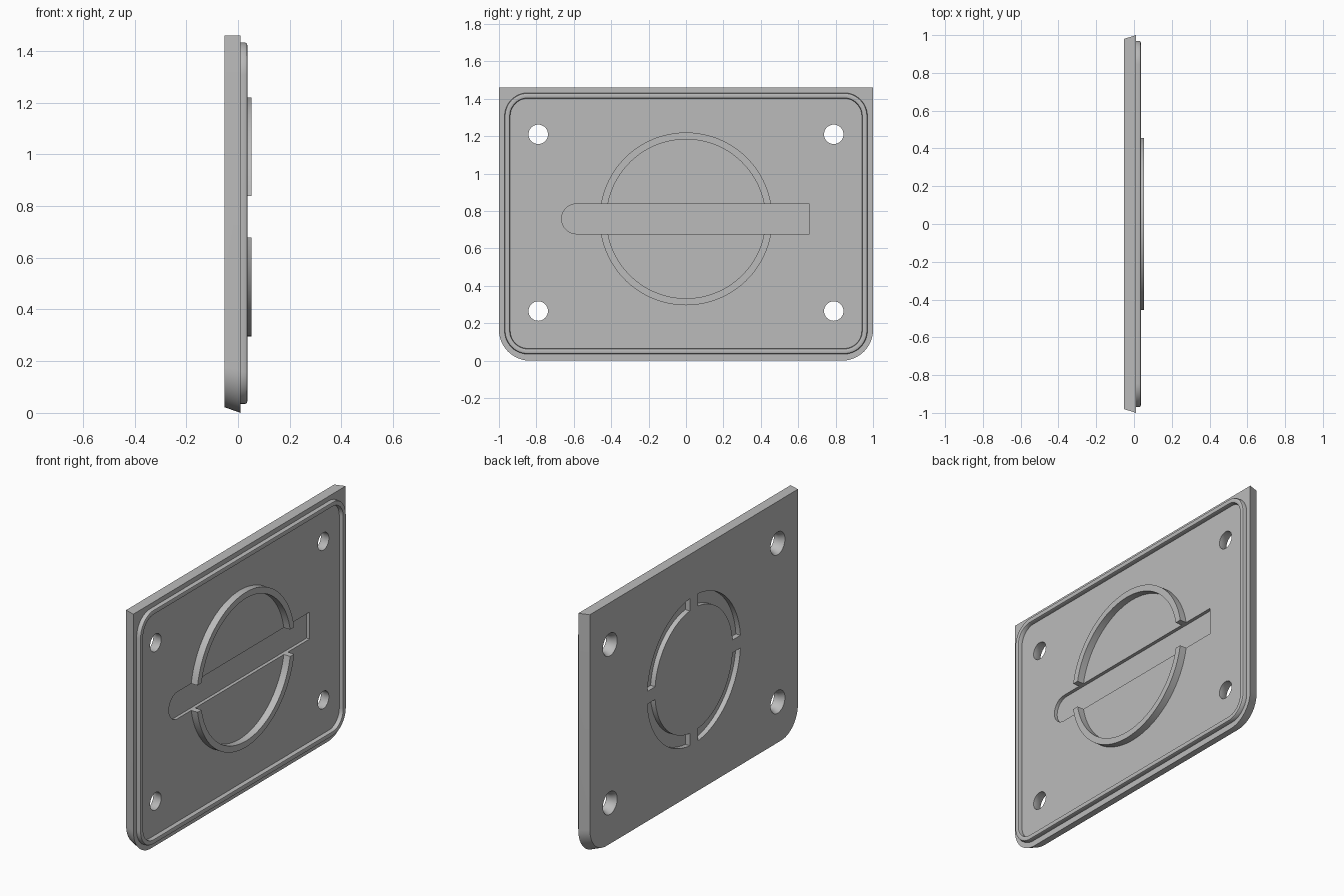
import bpy, bmesh
from math import pi, sin, cos, asin

cube = bpy.data.objects.get("Cube")
if cube:
    bpy.data.objects.remove(cube)

grey = bpy.data.materials.new("plain grey")
grey.use_nodes = True
colour = (0.5, 0.5, 0.5, 1)
grey.diffuse_color = colour
grey.node_tree.nodes["Principled BSDF"].inputs["Base Color"].default_value = colour

BACK, FACE, BEAD, RING = -0.052, 0.01, 0.036, 0.052   # depths along x
TOP, MID = 1.46, 0.758                                # heights


def arc(r, a0, a1, n, y=0, z=0):
    return [(y + r * cos(a0 + (a1 - a0) * i / n), z + r * sin(a0 + (a1 - a0) * i / n))
            for i in range(n + 1)]


def rounded(half, z0, z1, r_low, r_high):
    """Upright rounded rectangle, centred on y = 0."""
    pts = []
    for k, (sy, up) in enumerate([(1, 1), (-1, 1), (-1, 0), (1, 0)]):
        r = r_high if up else r_low
        z = z1 - r if up else z0 + r
        if r:
            pts += arc(r, k * pi / 2, (k + 1) * pi / 2, 12, sy * (half - r), z)
        else:
            pts.append((sy * half, z))
    return pts


def band(r_out, r_in, gap, turn, span):
    """Curved strip whose ends stop at a straight gap through the middle."""
    edges = []
    for r in (r_out, r_in):
        trim = asin(gap / r)
        edges.append(arc(r, turn + trim, turn + span - trim, 40, 0, MID))
    return edges[0] + edges[1][::-1]


def loft(name, sections, capped=True):
    """Skin a row of (x, outline) sections; uncapped ones close on themselves."""
    bm = bmesh.new()
    loops = [[bm.verts.new((x, y, z)) for y, z in pts] for x, pts in sections]
    pairs = list(zip(loops, loops[1:]))
    if capped:
        bm.faces.new(loops[0])
        bm.faces.new(loops[-1])
    else:
        pairs.append((loops[-1], loops[0]))
    for a, b in pairs:
        for i in range(len(a)):
            j = (i + 1) % len(a)
            bm.faces.new((a[i], a[j], b[j], b[i]))
    bmesh.ops.recalc_face_normals(bm, faces=bm.faces)
    mesh = bpy.data.meshes.new(name)
    bm.to_mesh(mesh)
    bm.free()
    mesh.materials.append(grey)
    obj = bpy.data.objects.new(name, mesh)
    bpy.context.collection.objects.link(obj)
    return obj


def select(obj):
    bpy.ops.object.select_all(action="DESELECT")
    obj.select_set(True)
    bpy.context.view_layer.objects.active = obj


def cut(obj, cutter):
    mod = obj.modifiers.new("cut", "BOOLEAN")
    mod.operation, mod.solver, mod.object = "DIFFERENCE", "EXACT", cutter
    select(obj)
    bpy.ops.object.modifier_apply(modifier=mod.name)
    bpy.data.objects.remove(cutter)


# Tapered plate with square top corners
plate = loft("plate", [(BACK, rounded(0.98, 0.022, TOP, 0.155, 0)),
                       (FACE, rounded(1.0, 0, TOP, 0.165, 0))])

# Countersunk screw holes
for y in (-0.79, 0.79):
    for z in (0.265, 1.21):
        cut(plate, loft("hole_cutter", [
            (x, arc(r, 0, 2 * pi * 31 / 32, 31, y, z))
            for x, r in ((BACK - 0.01, 0.073), (-0.022, 0.052), (FACE + 0.01, 0.052))]))

# Handle slot: round at one end, square at the other
slot = arc(0.08, pi / 2, 3 * pi / 2, 20, -0.585, MID) + [(0.66, MID - 0.08), (0.66, MID + 0.08)]
cut(plate, loft("slot_cutter", [(FACE - 0.02, slot), (FACE + 0.01, slot)]))

# Four curved grooves on the back
for k in range(4):
    groove = band(0.44, 0.367, 0.038, k * pi / 2, pi / 2)
    cut(plate, loft("groove_cutter", [(BACK - 0.01, groove), (BACK + 0.03, groove)]))

# Raised sealing bead around the face
bead_profile = [(FACE - 0.002, 0), (BEAD - 0.008, 0), (BEAD - 0.002, 0.003), (BEAD, 0.009),
                (BEAD, 0.021), (BEAD - 0.002, 0.027), (BEAD - 0.008, 0.03), (FACE - 0.002, 0.03)]
bead = loft("sealing_bead", [
    (x, rounded(0.97 - d, 0.035 + d, 1.432 - d, 0.125 - d, 0.125 - d))
    for x, d in bead_profile], capped=False)

# Raised half rings above and below the slot
parts = [plate, bead]
for name, turn in (("upper_half_ring", 0), ("lower_half_ring", pi)):
    half = band(0.462, 0.425, 0.08, turn, pi)
    parts.append(loft(name, [(FACE - 0.002, half), (RING, half)]))

for obj in parts:
    select(obj)
    bpy.ops.object.shade_smooth_by_angle(angle=pi / 6)
